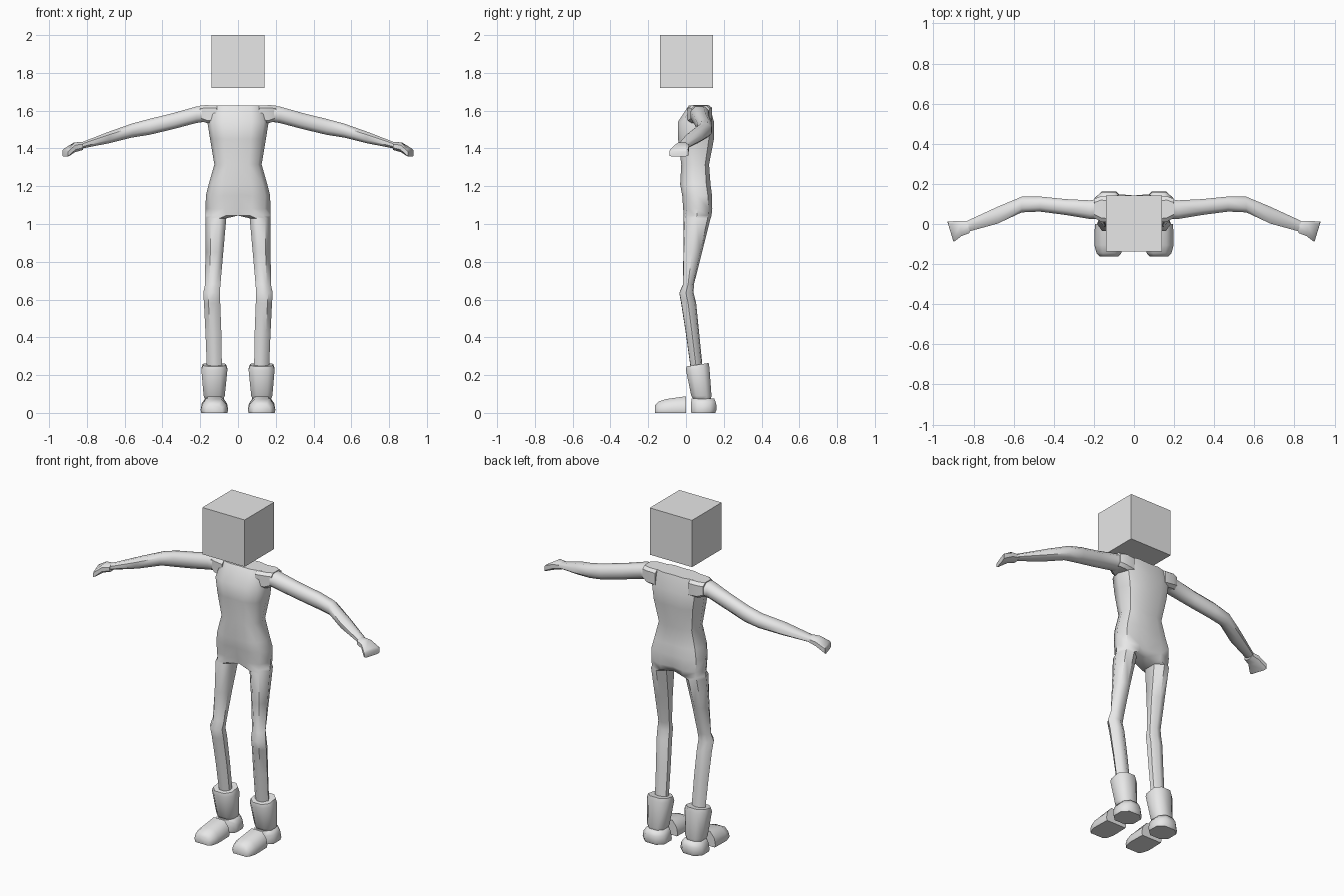
import bpy, bmesh, math

if "Cube" in bpy.data.objects:
    bpy.data.objects.remove(bpy.data.objects["Cube"])

grey = bpy.data.materials.new("plain_grey")
grey.diffuse_color = (0.8, 0.8, 0.8, 1)
grey.use_nodes = True
grey.node_tree.nodes["Principled BSDF"].inputs["Base Color"].default_value = grey.diffuse_color


def finish(name, bm, mirror=True, angle=50):
    """Turn a bmesh into a named object, smooth it and mirror it across x = 0."""
    bmesh.ops.recalc_face_normals(bm, faces=bm.faces)
    mesh = bpy.data.meshes.new(name)
    bm.to_mesh(mesh)
    bm.free()
    mesh.materials.append(grey)
    obj = bpy.data.objects.new(name, mesh)
    bpy.context.collection.objects.link(obj)
    bpy.ops.object.select_all(action='DESELECT')
    obj.select_set(True)
    bpy.context.view_layer.objects.active = obj
    bpy.ops.object.shade_smooth_by_angle(angle=math.radians(angle))
    if mirror:
        mod = obj.modifiers.new("mirror", 'MIRROR')
        mod.merge_threshold = 0.0005
        # keep mirroring ahead of any smoothing modifier
        obj.modifiers.move(len(obj.modifiers) - 1, 0)
    return obj


def loft(rings, closed_from=0):
    """Bridge rings of equal length; rings before closed_from stay open strips."""
    bm = bmesh.new()
    loops = [[bm.verts.new(p) for p in ring] for ring in rings]
    n = len(loops[0])
    for k in range(len(loops) - 1):
        a, b = loops[k], loops[k + 1]
        for i in range(n if k >= closed_from else n - 1):
            j = (i + 1) % n
            bm.faces.new((a[i], a[j], b[j], b[i]))
    bm.faces.new(loops[0])
    bm.faces.new(loops[-1])
    return bm


# Head: floating cube
bm = bmesh.new()
bmesh.ops.create_cube(bm, size=0.28)
bmesh.ops.translate(bm, verts=bm.verts, vec=(0, 0.003, 1.86))
finish("head", bm, mirror=False)

# Body: half torso strips that close into a leg below the crotch
TORSO = [(0, 0.02), (.45, 0), (.85, .14), (1, .5), (.87, .86), (.45, 1), (0, .97)]
LEG = [(0, .3), (.3, .03), (.72, .05), (1, .48), (.8, .9), (.4, 1), (0, .72)]


def body_ring(z, x0, x1, y0, y1, t):
    ring = []
    for (u0, v0), (u1, v1) in zip(TORSO, LEG):
        u, v = u0 + (u1 - u0) * t, v0 + (v1 - v0) * t
        ring.append((x0 + (x1 - x0) * u, y0 + (y1 - y0) * v, z))
    return ring


body = [  # z, inner x, outer x, front y, back y, leg roundness
    (1.628, 0, .150, .015, .125, 0),
    (1.54, 0, .162, -.043, .148, 0),
    (1.45, 0, .148, -.042, .148, 0),
    (1.315, 0, .125, -.025, .122, 0),
    (1.21, 0, .155, -.031, .130, 0),
    (1.15, 0, .170, -.020, .138, 0),
    (1.08, 0, .172, -.016, .139, .25),
    (1.045, 0, .172, -.016, .135, .6),
    (1.03, .062, .172, -.016, .130, .8),
    (0.85, .078, .173, -.017, .085, 1),
    (0.68, .093, .174, -.018, .042, 1),
    (0.635, .096, .184, -.038, .040, 1),
    (0.58, .094, .180, -.028, .054, 1),
    (0.42, .088, .172, -.003, .070, 1),
    (0.22, .085, .164, .025, .090, 1),
]
finish("body_and_legs", loft([body_ring(*r) for r in body], closed_from=7))


# Shoulders and arms: eight-sided rings along x
def arm_ring(x, y0, y1, z0, z1, lean=0, c=.27):
    pts = [(c, 0), (1 - c, 0), (1, c), (1, 1 - c), (1 - c, 1), (c, 1), (0, 1 - c), (0, c)]
    return [(x + lean * u, y0 + (y1 - y0) * u, z0 + (z1 - z0) * v) for u, v in pts]


finish("shoulder", loft([
    arm_ring(.11, .005, .135, 1.53, 1.627, c=.15),
    arm_ring(.165, .012, .138, 1.535, 1.629, c=.15),
    arm_ring(.20, .03, .125, 1.545, 1.628, c=.2)]), angle=30)

finish("arm", loft([
    arm_ring(.15, .025, .130, 1.545, 1.628),
    arm_ring(.22, .025, .118, 1.535, 1.622),
    arm_ring(.34, .045, .124, 1.503, 1.588),
    arm_ring(.47, .062, .137, 1.472, 1.556),
    arm_ring(.56, .058, .136, 1.458, 1.532),
    arm_ring(.68, .002, .086, 1.428, 1.490),
    arm_ring(.84, -.042, .012, 1.397, 1.428)]))

# Hand: flattened mitt with a slanted end
finish("hand", loft([
    arm_ring(.82, -.045, .015, 1.392, 1.434, .005),
    arm_ring(.86, -.060, .016, 1.380, 1.432, .01),
    arm_ring(.892, -.085, .012, 1.358, 1.398, .036, c=.15),
    arm_ring(.900, -.088, .010, 1.357, 1.386, .030, c=.15)]), angle=40)


# Boots: chamfered rings stacked in z
def boot_ring(z, x0, x1, y0, y1, tilt=0, c=.25):
    pts = [(c, 0), (1 - c, 0), (1, c), (1, 1 - c), (1 - c, 1), (c, 1), (0, 1 - c), (0, c)]
    return [(x0 + (x1 - x0) * u, y0 + (y1 - y0) * v, z + tilt * v) for u, v in pts]


finish("boot_shaft", loft([
    boot_ring(.065, .080, .172, .045, .130),
    boot_ring(.090, .070, .182, .028, .135),
    boot_ring(.225, .056, .194, .000, .124, .015),
    boot_ring(.246, .064, .186, .002, .120, .018)]), angle=60)

finish("boot_heel", loft([
    boot_ring(0, .056, .194, .028, .155),
    boot_ring(.015, .052, .198, .026, .161),
    boot_ring(.050, .058, .192, .026, .160),
    boot_ring(.075, .075, .175, .030, .150)]), angle=60)


# Toe cap: domed cross-sections along y
def toe_ring(y, w, h):
    half = [(.93, 0), (1, .2), (.88, .62), (.5, 1)]
    pts = half + [(-u, v) for u, v in reversed(half)]
    return [(.125 + w * u, y, h * v) for u, v in pts]


finish("boot_toe", loft([
    toe_ring(-.163, .046, .042),
    toe_ring(-.145, .062, .060),
    toe_ring(-.105, .073, .073),
    toe_ring(0, .070, .088)]), angle=60)
